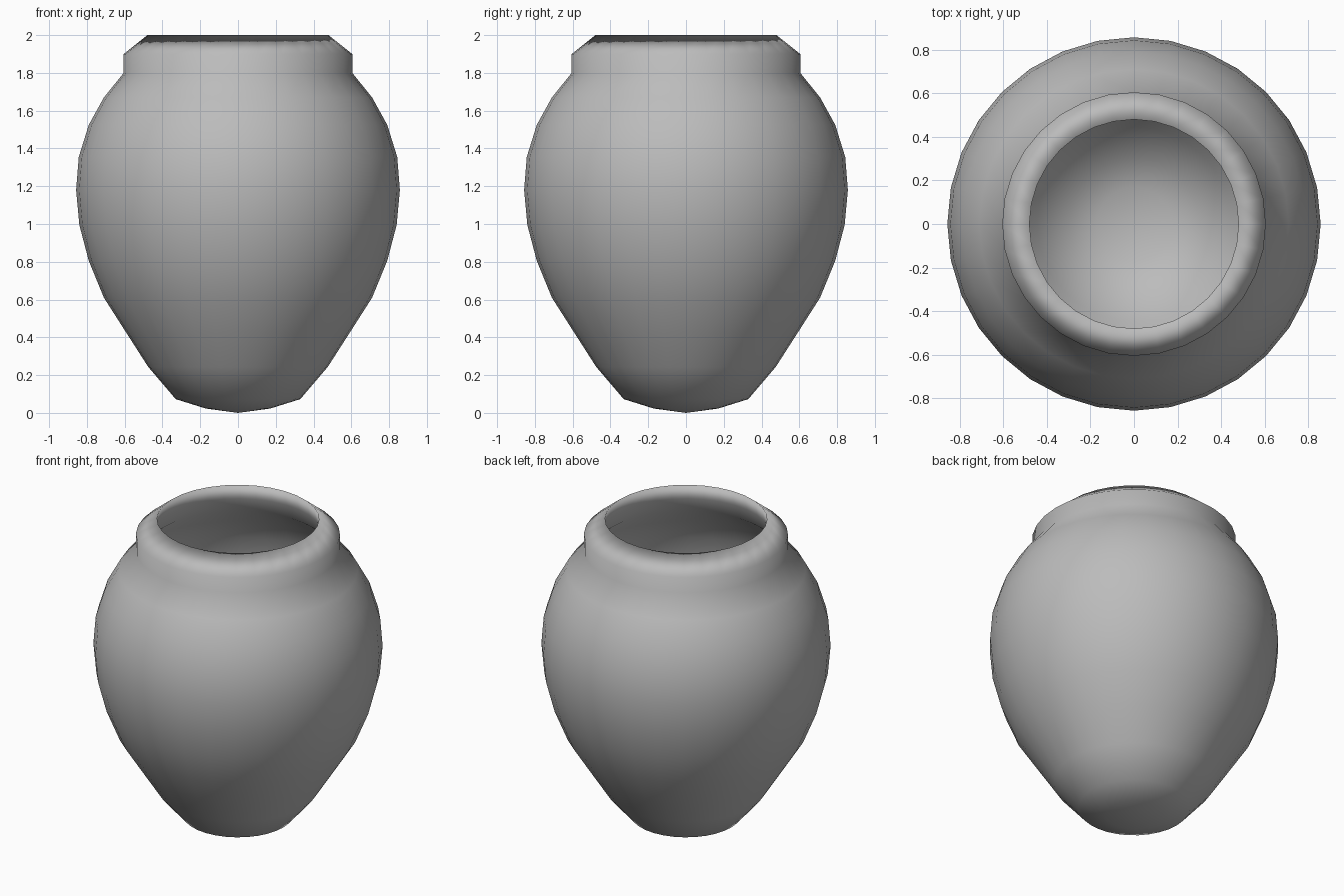
import bpy
import bmesh
import math

# Remove the default object
cube = bpy.data.objects.get("Cube")
if cube:
    bpy.data.objects.remove(cube, do_unlink=True)

SIDES = 32
WALL = 0.03

# Outer profile, radius and height, from the base centre up to the lip
body = [(0, 0), (0.17, 0.023), (0.33, 0.073), (0.475, 0.243), (0.595, 0.43),
        (0.71, 0.61), (0.79, 0.805), (0.84, 0.995), (0.857, 1.18),
        (0.843, 1.355), (0.79, 1.525), (0.71, 1.67), (0.605, 1.8)]
rim = [(0.605, 1.9), (0.48, 2.0)]

# Inner profile: neck wall, then the body offset inward, down to the floor
neck = [(0.5, 1.9), (0.54, 1.8)]
inner = [(max(r - WALL, 0), z + (WALL if z < 0.2 else 0))
         for r, z in reversed(body[2:-1])] + [(0.17, 0.055), (0, 0.035)]
profile = body + rim + neck + inner


def lathe(name, points, material):
    """Spin a profile around z into a closed smooth object."""
    bm = bmesh.new()
    verts = [bm.verts.new((r, 0, z)) for r, z in points]
    edges = [bm.edges.new(pair) for pair in zip(verts, verts[1:])]
    bmesh.ops.spin(bm, geom=verts + edges, cent=(0, 0, 0), axis=(0, 0, 1),
                   angle=math.tau, steps=SIDES, use_merge=True)
    bmesh.ops.remove_doubles(bm, verts=bm.verts, dist=0.0005)
    bmesh.ops.recalc_face_normals(bm, faces=bm.faces)
    for face in bm.faces:
        face.smooth = True
    mesh = bpy.data.meshes.new(name)
    bm.to_mesh(mesh)
    bm.free()
    mesh.materials.append(material)
    obj = bpy.data.objects.new(name, mesh)
    bpy.context.collection.objects.link(obj)
    return obj


# Plain grey clay
clay = bpy.data.materials.new("grey_clay")
clay.use_nodes = True
colour = (0.5, 0.5, 0.5, 1)
clay.diffuse_color = colour
clay.node_tree.nodes["Principled BSDF"].inputs["Base Color"].default_value = colour

lathe("vase", profile, clay)
